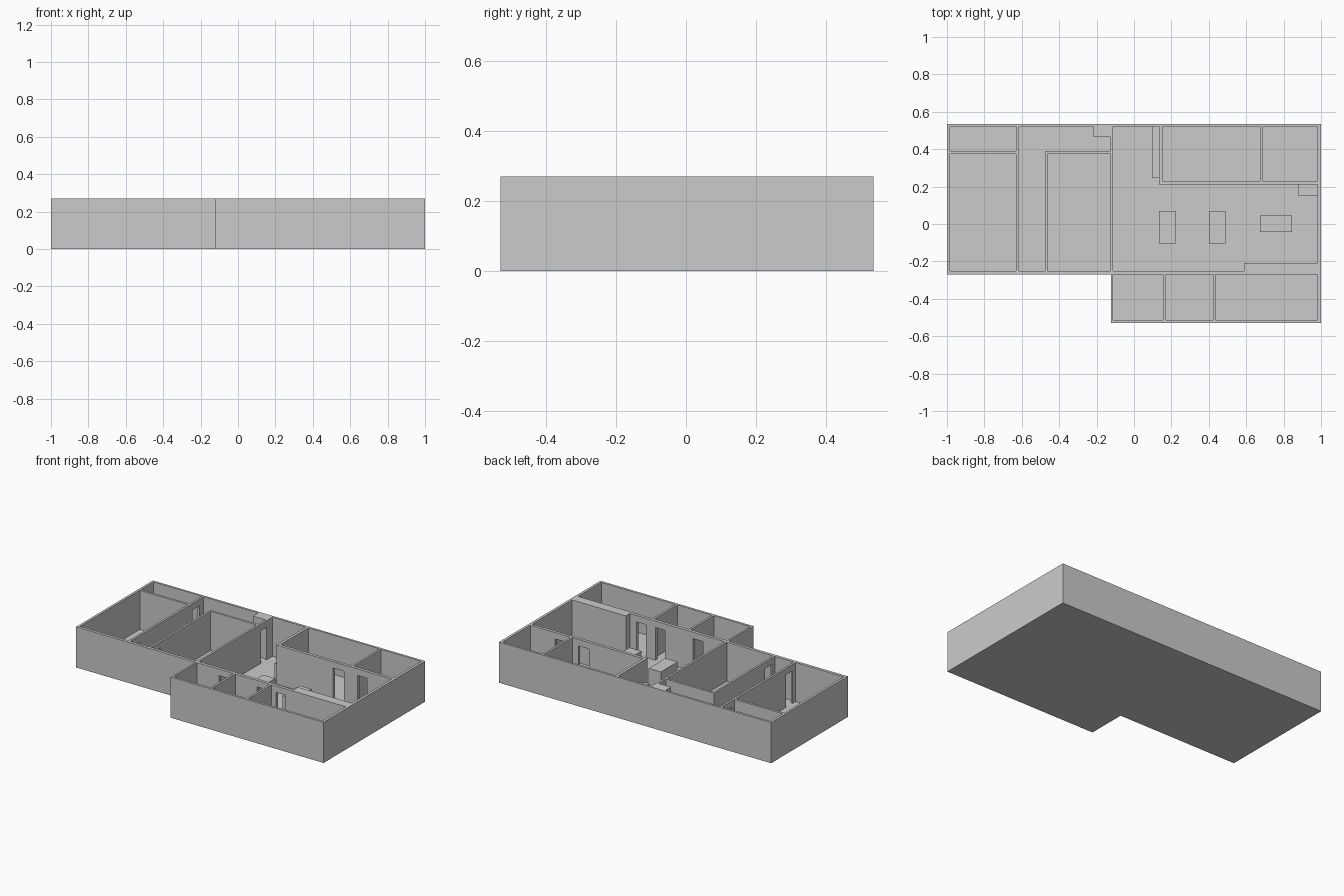
import bpy, bmesh

if "Cube" in bpy.data.objects:
    bpy.data.objects.remove(bpy.data.objects["Cube"])

H, FLOOR, DOOR = 0.27, 0.01, 0.227
LOW = 0.125  # furniture top


def prism(name, pts, z0, z1):
    """Extrude a plan outline between two heights."""
    bm = bmesh.new()
    face = bm.faces.new([bm.verts.new((x, y, z0)) for x, y in pts])
    res = bmesh.ops.extrude_face_region(bm, geom=[face])
    top = [g for g in res["geom"] if isinstance(g, bmesh.types.BMVert)]
    bmesh.ops.translate(bm, verts=top, vec=(0, 0, z1 - z0))
    bmesh.ops.recalc_face_normals(bm, faces=bm.faces)
    me = bpy.data.meshes.new(name)
    bm.to_mesh(me)
    bm.free()
    ob = bpy.data.objects.new(name, me)
    bpy.context.collection.objects.link(ob)
    return ob


def rect(x0, x1, y0, y1):
    return [(x0, y0), (x1, y0), (x1, y1), (x0, y1)]


# Outline of the house
outline = [(-1, 0.535), (-1, -0.27), (-0.123, -0.27), (-0.123, -0.53),
           (1, -0.53), (1, 0.535)]
prism("floor_slab", outline, 0, FLOOR)
walls = prism("walls", outline, FLOOR, H)

# Room outlines
rooms = [
    rect(-0.984, -0.63, 0.39, 0.52),
    rect(-0.984, -0.63, -0.25, 0.375),
    rect(-0.463, -0.125, -0.25, 0.375),
    rect(0.153, 0.674, 0.23, 0.52),
    rect(0.688, 0.982, 0.23, 0.52),
    rect(-0.111, 0.156, -0.514, -0.271),
    rect(0.17, 0.423, -0.514, -0.271),
    rect(0.437, 0.982, -0.514, -0.271),
    # L-shaped hallway
    [(-0.616, 0.52), (-0.616, -0.25), (-0.477, -0.25), (-0.477, 0.39),
     (-0.125, 0.39), (-0.125, 0.466), (-0.216, 0.466), (-0.216, 0.52)],
    # Living area
    [(-0.111, 0.52), (-0.111, -0.25), (0.587, -0.25), (0.587, -0.208),
     (0.982, -0.208), (0.982, 0.21), (0.135, 0.21), (0.135, 0.52)],
]

# Doorways, cut below the lintel
doors = [
    rect(0.55, 0.63, 0.2, 0.24), rect(0.73, 0.80, 0.2, 0.24),
    rect(0.05, 0.125, -0.28, -0.24), rect(0.33, 0.40, -0.28, -0.24),
    rect(0.47, 0.54, -0.28, -0.24), rect(-0.13, -0.1, 0.398, 0.46),
    rect(-0.64, -0.6, 0.405, 0.475), rect(-0.64, -0.6, -0.22, -0.15),
    rect(-0.485, -0.45, -0.22, -0.15),
]

cutters = [prism("room_cutter", p, -0.1, 0.5) for p in rooms]
cutters += [prism("door_cutter", p, -0.05, DOOR) for p in doors]
bpy.context.view_layer.objects.active = walls
for c in cutters:
    c.hide_render = True
    mod = walls.modifiers.new("cut", 'BOOLEAN')
    mod.operation = 'DIFFERENCE'
    mod.solver = 'EXACT'
    mod.object = c
    bpy.ops.object.modifier_apply(modifier=mod.name)
for c in cutters:
    bpy.data.objects.remove(c)

# Furniture blocks in the living area
for name, r in {
    "kitchen_counter": (0.095, 0.135, 0.245, 0.52),
    "kitchen_island": (0.135, 0.225, -0.105, 0.07),
    "dining_table": (0.402, 0.49, -0.105, 0.07),
    "coffee_table": (0.674, 0.845, -0.042, 0.045),
    "corner_cabinet": (0.877, 0.982, 0.152, 0.21),
}.items():
    prism(name, rect(*r), FLOOR, LOW)
